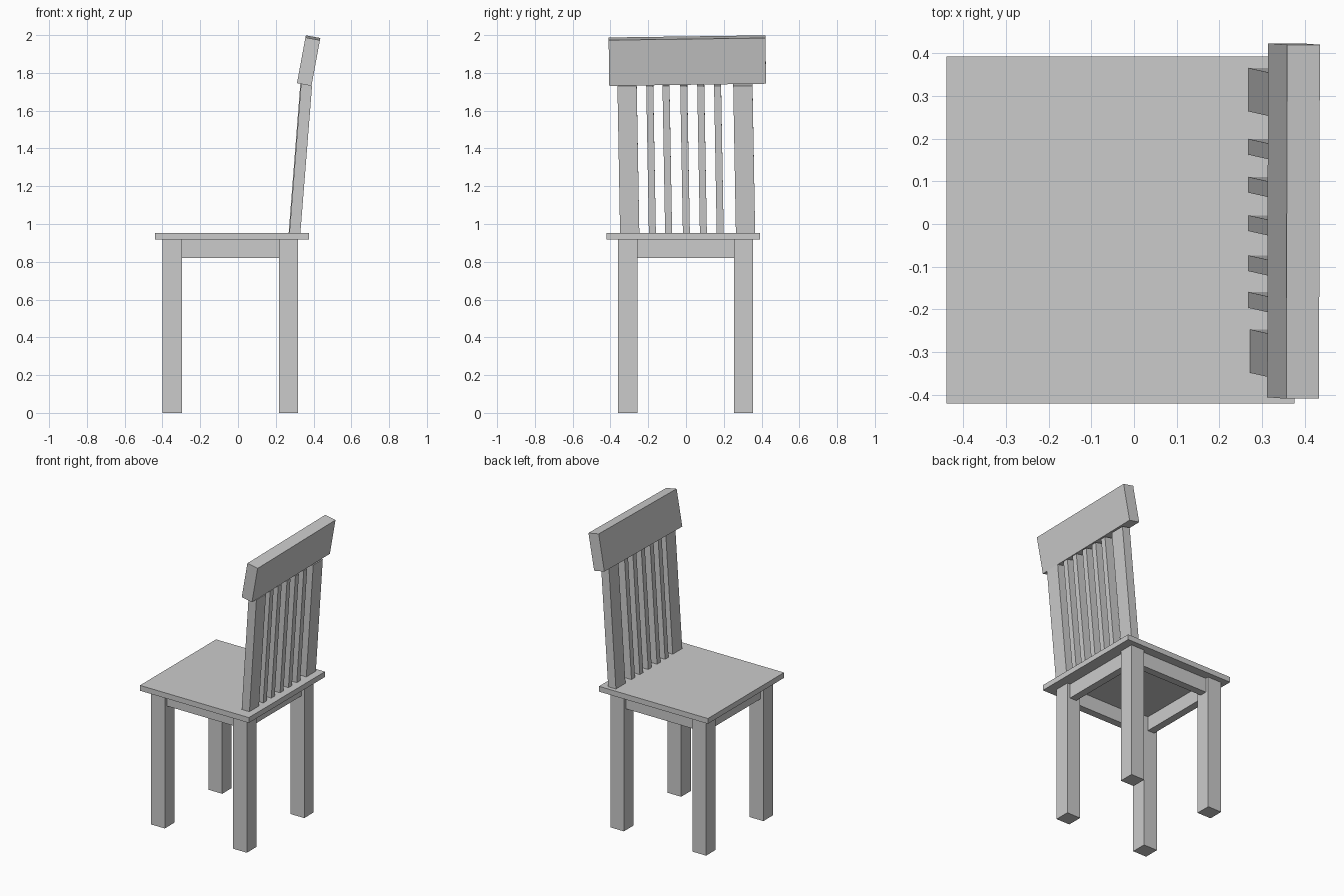
import bpy
import bmesh
from math import radians
from mathutils import Vector, Euler

if "Cube" in bpy.data.objects:
    bpy.data.objects.remove(bpy.data.objects["Cube"])


def mesh_object(name, bm):
    bmesh.ops.recalc_face_normals(bm, faces=bm.faces)
    me = bpy.data.meshes.new(name)
    bm.to_mesh(me)
    bm.free()
    ob = bpy.data.objects.new(name, me)
    bpy.context.collection.objects.link(ob)
    return ob


def box(name, x0, x1, y0, y1, z0, z1):
    bm = bmesh.new()
    bmesh.ops.create_cube(bm, size=1)
    for v in bm.verts:
        v.co = Vector((x1 if v.co.x > 0 else x0,
                       y1 if v.co.y > 0 else y0,
                       z1 if v.co.z > 0 else z0))
    return mesh_object(name, bm)


def leaning_bar(name, y, width, x=0.297):
    """Upright that leans backwards (+x) and slightly towards -y."""
    ob = box(name, x - 0.029, x + 0.029, y - width / 2, y + width / 2, 0.95, 1.737)
    for v in ob.data.vertices:
        if v.co.z > 1:
            back = v.co.x > x
            v.co += Vector((0.062, -0.014, -0.006 if back else 0.006))
    return ob


# Seat
box("seat", -0.439, 0.376, -0.421, 0.393, 0.917, 0.953)

# Legs
leg_x = {"front": (-0.399, -0.296), "rear": (0.216, 0.318)}
leg_y = {"right": (-0.36, -0.257), "left": (0.254, 0.355)}
for nx, xs in leg_x.items():
    for ny, ys in leg_y.items():
        box(f"{nx}_{ny}_leg", *xs, *ys, 0, 0.917)

# Aprons under the seat, set in from the leg faces
IN, T = 0.022, 0.05
for side, y in (("right", -0.36 + IN), ("left", 0.355 - IN - T)):
    box(f"{side}_apron", -0.296, 0.216, y, y + T, 0.82, 0.917)
for side, x in (("front", -0.399 + IN), ("rear", 0.318 - IN - T)):
    box(f"{side}_apron", x, x + T, -0.257, 0.254, 0.82, 0.917)

# Backrest posts and slats
leaning_bar("right_back_post", -0.298, 0.102, 0.301)
leaning_bar("left_back_post", 0.315, 0.102)
for i, y in enumerate((-0.178, -0.092, 0.002, 0.092, 0.181)):
    leaning_bar(f"back_slat_{i + 1}", y, 0.037)

# Top rail, tilted back and slightly rolled
rail = box("top_rail", -0.039, 0.039, -0.415, 0.415, -0.123, 0.123)
rail.rotation_euler = Euler((radians(0.8), radians(10.5), 0))
rail.location = (0.374, 0.007, 1.865)
